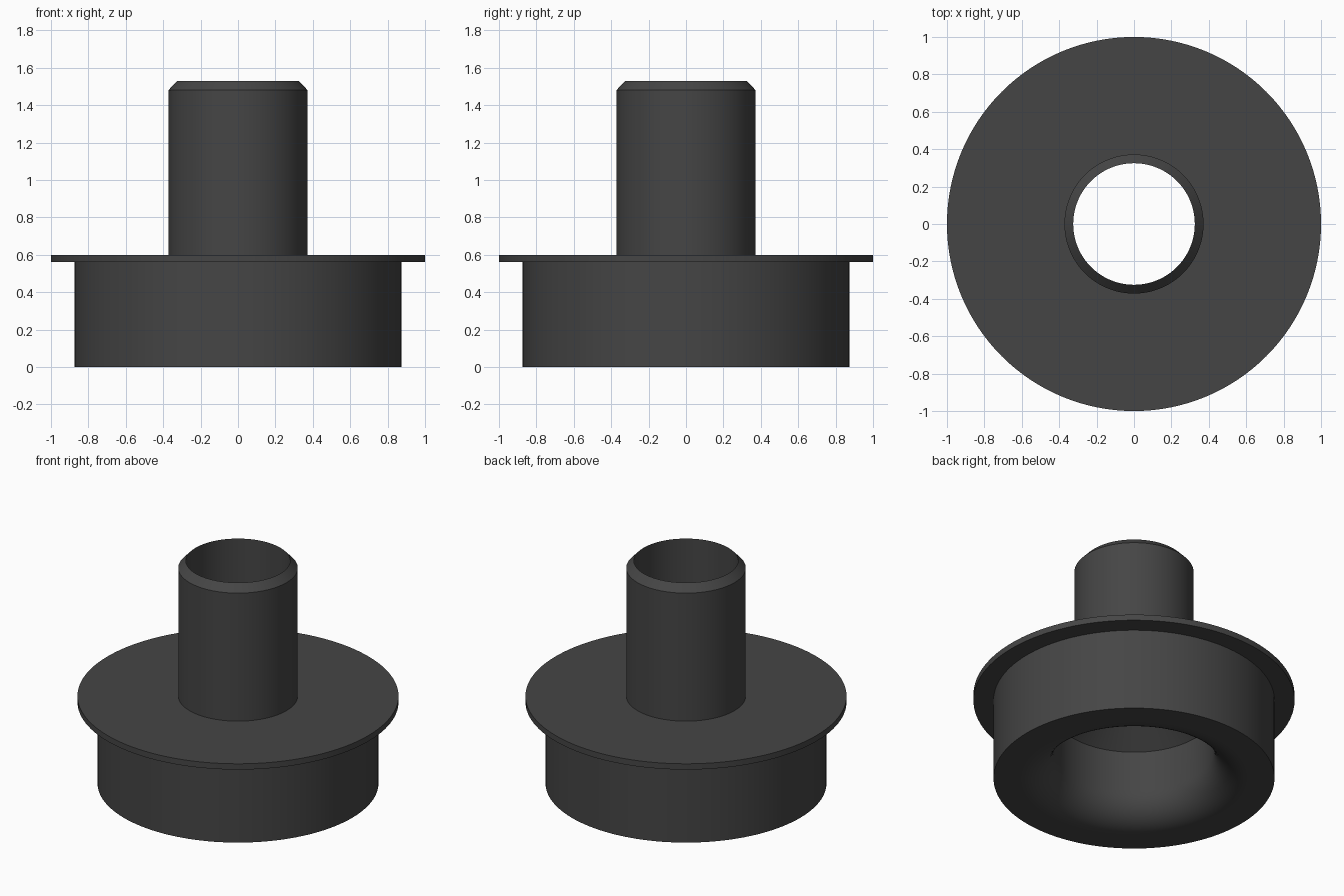
import bpy, bmesh, math

if "Cube" in bpy.data.objects:
    bpy.data.objects.remove(bpy.data.objects["Cube"])

SEGMENTS = 128

dark = bpy.data.materials.new("dark grey")
dark.diffuse_color = (0.06, 0.06, 0.06, 1)
dark.use_nodes = True
dark.node_tree.nodes["Principled BSDF"].inputs["Base Color"].default_value = dark.diffuse_color


def lathe(name, profile):
    """Revolve a closed (radius, height) profile around the z axis."""
    bm = bmesh.new()
    rings = []
    for i in range(SEGMENTS):
        a = 2 * math.pi * i / SEGMENTS
        rings.append([bm.verts.new((r * math.cos(a), r * math.sin(a), z)) for r, z in profile])
    n = len(profile)
    for i in range(SEGMENTS):
        here, after = rings[i], rings[(i + 1) % SEGMENTS]
        for j in range(n):
            k = (j + 1) % n
            bm.faces.new((here[j], after[j], after[k], here[k]))
    bmesh.ops.recalc_face_normals(bm, faces=bm.faces)
    mesh = bpy.data.meshes.new(name)
    bm.to_mesh(mesh)
    bm.free()
    mesh.materials.append(dark)
    obj = bpy.data.objects.new(name, mesh)
    bpy.context.collection.objects.link(obj)
    bpy.ops.object.select_all(action='DESELECT')
    obj.select_set(True)
    bpy.context.view_layer.objects.active = obj
    bpy.ops.object.shade_smooth_by_angle(angle=math.radians(30))
    return obj


# Outside: body, thin flange, tube with a chamfered sharp rim
outside = [(0.875, 0), (0.875, 0.56), (1.0, 0.56), (1.0, 0.6),
           (0.372, 0.6), (0.372, 1.48), (0.325, 1.53)]

# Inside: straight bore, short cone, wide recess
inside = [(0.325, 0.62), (0.5, 0.476)]

# Rounded mouth at the bottom of the recess
fillet, recess = 0.205, 0.5
mouth = []
for i in range(13):
    a = math.pi / 2 * i / 12
    mouth.append((recess + fillet * (1 - math.cos(a)), fillet * (1 - math.sin(a))))

lathe("flanged_spigot", outside + inside + mouth)
